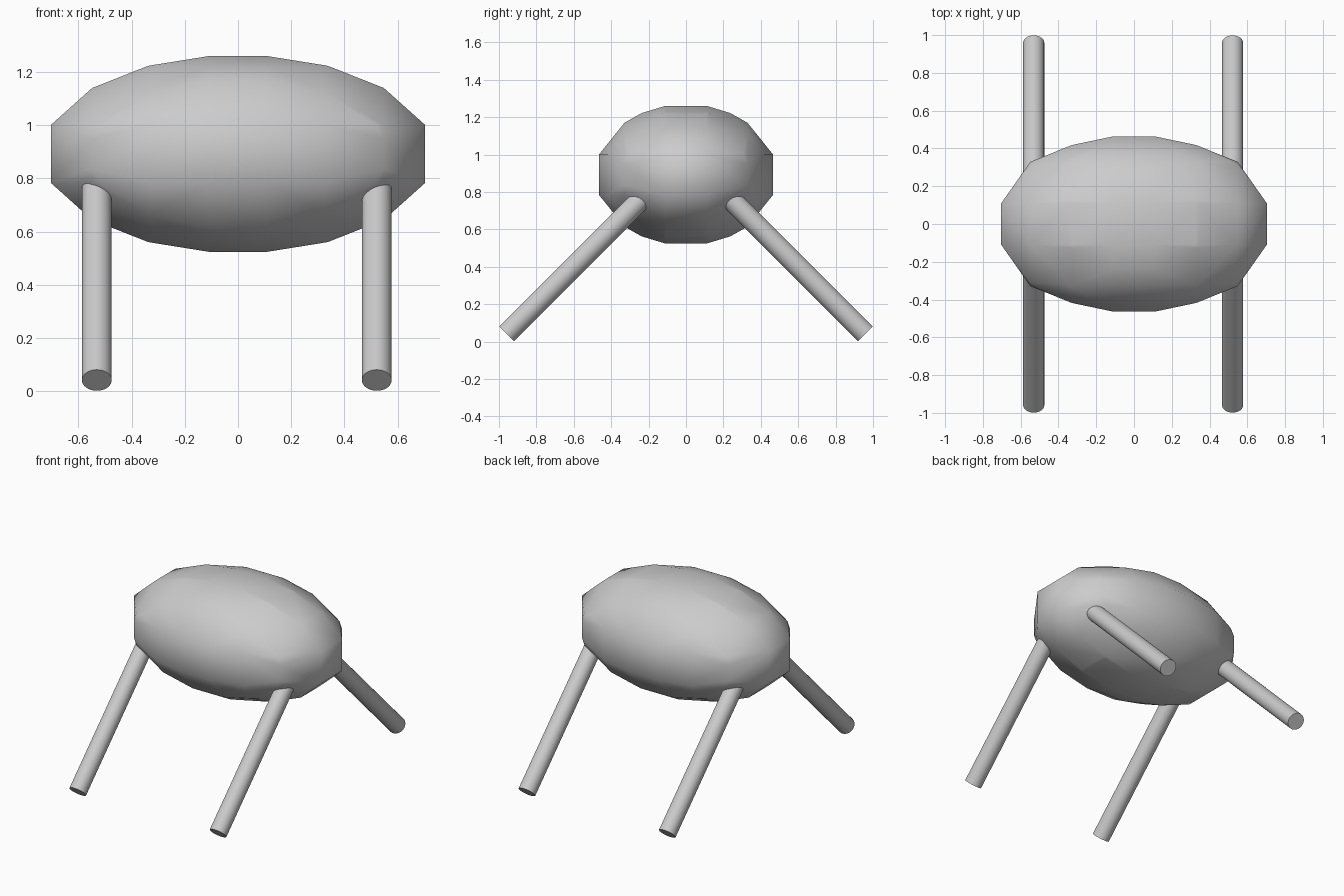
import bpy, bmesh, math
from mathutils import Vector

if "Cube" in bpy.data.objects:
    bpy.data.objects.remove(bpy.data.objects["Cube"])

CENTRE = Vector((0, 0, 0.892))
RADII = (0.755, 0.49, 0.382)
STEP = 0.2195


def link(bm, name, smooth_angle):
    mesh = bpy.data.meshes.new(name)
    bmesh.ops.recalc_face_normals(bm, faces=bm.faces)
    bm.to_mesh(mesh)
    bm.free()
    obj = bpy.data.objects.new(name, mesh)
    bpy.context.collection.objects.link(obj)
    bpy.context.view_layer.objects.active = obj
    bpy.ops.object.select_all(action='DESELECT')
    obj.select_set(True)
    bpy.ops.object.shade_smooth_by_angle(angle=math.radians(smooth_angle))
    return obj


# Body: coarse ellipsoid whose vertices lie where a cubic grid meets the surface
bm = bmesh.new()
grid = [(i + 0.5) * STEP for i in range(-4, 4)]
for axis in range(3):
    u, v = (axis + 1) % 3, (axis + 2) % 3
    for a in grid:
        for b in grid:
            rest = 1 - (a / RADII[u]) ** 2 - (b / RADII[v]) ** 2
            if rest <= 0:
                continue
            for sign in (-1, 1):
                p = Vector()
                p[u], p[v] = a, b
                p[axis] = sign * RADII[axis] * math.sqrt(rest)
                bm.verts.new(p + CENTRE)
bmesh.ops.remove_doubles(bm, verts=bm.verts, dist=0.001)
bmesh.ops.convex_hull(bm, input=bm.verts)
link(bm, "body", 60)


# Legs: splayed 45 degree cylinders running into the body
def leg(name, x, side):
    foot = Vector((x, side * 0.959, 0.041))
    top = Vector((x, side * 0.22, 0.78))
    axis = top - foot
    bm = bmesh.new()
    bmesh.ops.create_cone(bm, cap_ends=True, segments=32, radius1=0.056,
                          radius2=0.056, depth=axis.length)
    bmesh.ops.transform(bm, verts=bm.verts,
                        matrix=axis.to_track_quat('Z', 'Y').to_matrix().to_4x4())
    bmesh.ops.translate(bm, verts=bm.verts, vec=(foot + top) / 2)
    link(bm, name, 30)


for side, depth_name in ((-1, "front"), (1, "back")):
    leg(depth_name + "_left_leg", -0.531, side)
    leg(depth_name + "_right_leg", 0.522, side)
